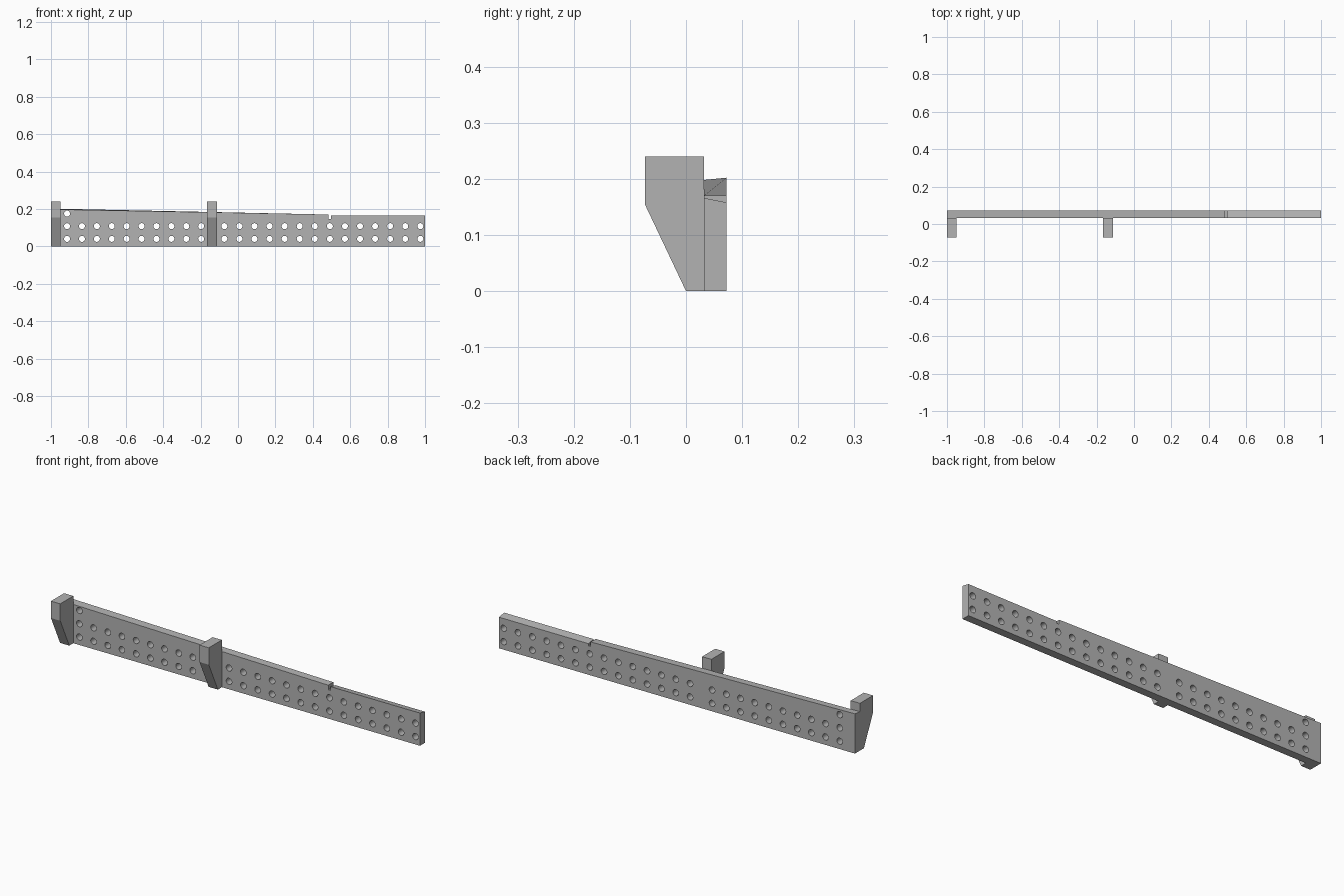
import bpy
import bmesh
import math
from mathutils import Matrix, Vector

cube = bpy.data.objects.get("Cube")
if cube:
    bpy.data.objects.remove(cube, do_unlink=True)

FRONT, BACK = 0.032, 0.072
HOLE_RADIUS = 0.016

grey = bpy.data.materials.new("plain grey")
grey.use_nodes = True
colour = (0.45, 0.45, 0.45, 1)
grey.diffuse_color = colour
grey.node_tree.nodes["Principled BSDF"].inputs["Base Color"].default_value = colour


def add_object(name, bm):
    bmesh.ops.recalc_face_normals(bm, faces=bm.faces)
    mesh = bpy.data.meshes.new(name)
    bm.to_mesh(mesh)
    bm.free()
    mesh.materials.append(grey)
    obj = bpy.data.objects.new(name, mesh)
    bpy.context.collection.objects.link(obj)
    return obj


def loft(name, ring_a, ring_b):
    """Solid between two matching outlines."""
    bm = bmesh.new()
    a = [bm.verts.new(p) for p in ring_a]
    b = [bm.verts.new(p) for p in ring_b]
    bm.faces.new(a)
    bm.faces.new(b[::-1])
    for i in range(len(a)):
        j = (i + 1) % len(a)
        bm.faces.new((a[i], b[i], b[j], a[j]))
    return add_object(name, bm)


# Long plate: x, front height, back height; the top edge twists slightly
outline = [(-1, 0, 0), (1, 0, 0), (1, 0.166, 0.158), (0.497, 0.166, 0.158),
           (0.497, 0.147, 0.147), (0.485, 0.147, 0.147),
           (0.485, 0.17, 0.17), (-1, 0.198, 0.202)]
plate = loft("perforated_plate",
             [(x, FRONT, zf) for x, zf, zb in outline],
             [(x, BACK, zb) for x, zf, zb in outline])

# Hole positions: two rows in two groups, plus one upper hole
columns = [-0.914 + 0.0797 * i for i in range(10)]
columns += [-0.073 + 0.0806 * i for i in range(14)]
holes = [(x, z) for x in columns for z in (0.04, 0.108)]
holes.append((columns[0], 0.175))

# Cut the holes
bm = bmesh.new()
turn = Matrix.Rotation(math.pi / 2, 4, "X")
for x, z in holes:
    place = Matrix.Translation(Vector((x, (FRONT + BACK) / 2, z))) @ turn
    bmesh.ops.create_cone(bm, cap_ends=True, segments=24, radius1=HOLE_RADIUS,
                          radius2=HOLE_RADIUS, depth=0.1, matrix=place)
cutter = add_object("hole_cutter", bm)
cutter.hide_render = True
cut = plate.modifiers.new("holes", "BOOLEAN")
cut.operation = "DIFFERENCE"
cut.solver = "EXACT"
cut.object = cutter
bpy.ops.object.select_all(action="DESELECT")
plate.select_set(True)
bpy.context.view_layer.objects.active = plate
bpy.ops.object.modifier_apply(modifier=cut.name)
bpy.data.objects.remove(cutter, do_unlink=True)
bpy.ops.object.shade_smooth_by_angle(angle=math.radians(30))

# Front brackets with a sloping lower face
profile = [(-0.073, 0.24), (FRONT, 0.24), (FRONT, 0), (0, 0), (-0.073, 0.154)]
for name, x in (("end_bracket", -1), ("middle_bracket", -0.165)):
    loft(name, [(x, y, z) for y, z in profile],
         [(x + 0.052, y, z) for y, z in profile])
